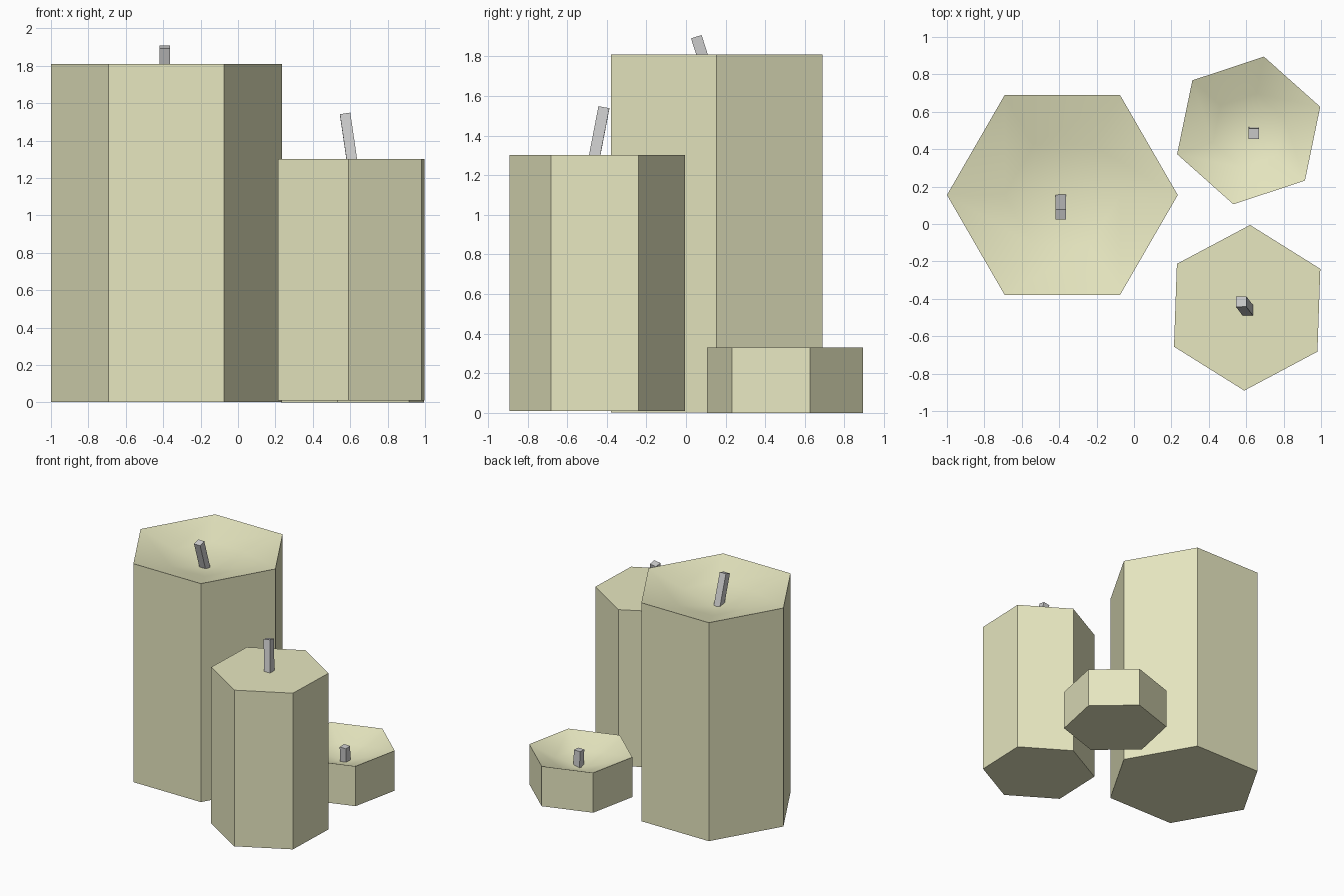
import bpy, bmesh
from math import cos, sin, radians, pi
from mathutils import Vector

if "Cube" in bpy.data.objects:
    bpy.data.objects.remove(bpy.data.objects["Cube"])

wax = bpy.data.materials.new("wax")
wax.diffuse_color = (0.8, 0.8, 0.53, 1)
wax.use_nodes = True
wax.node_tree.nodes["Principled BSDF"].inputs["Base Color"].default_value = wax.diffuse_color


def add_object(name, bm, mat=None):
    bmesh.ops.recalc_face_normals(bm, faces=bm.faces)
    me = bpy.data.meshes.new(name)
    bm.to_mesh(me)
    bm.free()
    if mat:
        me.materials.append(mat)
    ob = bpy.data.objects.new(name, me)
    bpy.context.collection.objects.link(ob)
    return ob


def candle(name, x, y, radius, turn, z0, z1, dish=0.0):
    """Hexagonal candle; dish is the depth of the melted hollow on top."""
    bm = bmesh.new()

    def ring(r, z):
        return [bm.verts.new((x + r * cos(radians(turn) + i * pi / 3),
                              y + r * sin(radians(turn) + i * pi / 3), z))
                for i in range(6)]

    def bridge(a, b):
        return [bm.faces.new((a[i], a[(i + 1) % 6], b[(i + 1) % 6], b[i]))
                for i in range(6)]

    base, rim = ring(radius, z0), ring(radius, z1)
    bm.faces.new(base)
    bridge(base, rim)
    if dish:
        # smooth hollow running down to the wick, with a hard rim
        inner = ring(radius * 0.5, z1 - dish * 0.57)
        hollow = bridge(rim, inner)
        centre = bm.verts.new((x, y, z1 - dish))
        hollow += [bm.faces.new((inner[i], inner[(i + 1) % 6], centre)) for i in range(6)]
        for f in hollow:
            f.smooth = True
        for i in range(6):
            bm.edges.get((rim[i], rim[(i + 1) % 6])).smooth = False
    else:
        bm.faces.new(rim)
    return add_object(name, bm, wax)


def wick(name, bottom, top, width=0.056):
    """Square grey wick leaning from bottom to top."""
    a, b = Vector(bottom), Vector(top)
    bm = bmesh.new()
    bmesh.ops.create_cube(bm, size=1)
    for v in bm.verts:
        v.co = Vector((v.co.x * width, v.co.y * width, v.co.z * (b - a).length))
    ob = add_object(name, bm)
    ob.location = (a + b) / 2
    ob.rotation_mode = 'QUATERNION'
    ob.rotation_quaternion = Vector((0, 0, 1)).rotation_difference(b - a)
    return ob


# tall candle
candle("tall_candle", -0.383, 0.155, 0.617, 0, 0.003, 1.81, 0.15)
wick("tall_wick", (-0.392, 0.135, 1.64), (-0.392, 0.052, 1.90))

# medium candle with flat top
candle("medium_candle", 0.605, -0.448, 0.443, 88, 0.01, 1.302)
wick("medium_wick", (0.614, -0.469, 1.26), (0.573, -0.415, 1.54))

# short candle
candle("short_candle", 0.613, 0.5, 0.403, 78.3, 0.0, 0.33, 0.14)
wick("short_wick", (0.64, 0.49, 0.18), (0.64, 0.483, 0.325))
